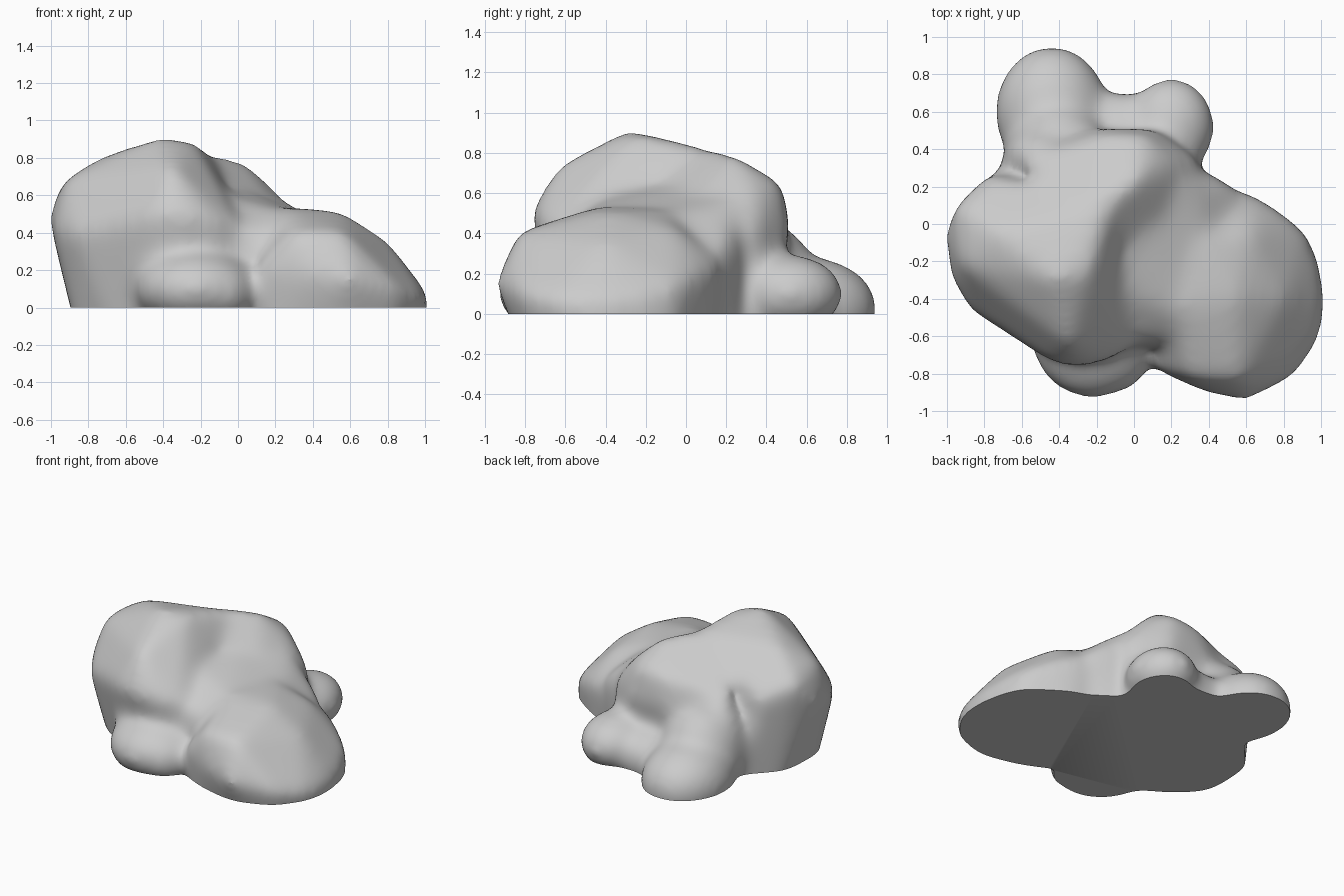
import bpy, bmesh
from mathutils import Matrix, Vector

cube = bpy.data.objects.get("Cube")
if cube:
    bpy.data.objects.remove(cube, do_unlink=True)

stone = bpy.data.materials.new("pale grey stone")
stone.use_nodes = True
stone.diffuse_color = (0.6, 0.6, 0.6, 1)
stone.node_tree.nodes["Principled BSDF"].inputs["Base Color"].default_value = (0.6, 0.6, 0.6, 1)

bm = bmesh.new()


def lobe(centre, radii):
    """Add one rounded stone lobe."""
    matrix = Matrix.LocRotScale(Vector(centre), None, Vector(radii))
    bmesh.ops.create_icosphere(bm, subdivisions=4, radius=1, matrix=matrix)


def boulder(foot, points):
    """Add a convex block from a buried foot outline and upper corners."""
    corners = [(x, y, -0.3) for x, y in foot] + points
    verts = [bm.verts.new(p) for p in corners]
    result = bmesh.ops.convex_hull(bm, input=verts)
    spare = {g for g in result["geom_interior"] if isinstance(g, bmesh.types.BMVert)}
    bmesh.ops.delete(bm, geom=list(spare), context="VERTS")


# Tall main mass
boulder([(-0.82, -0.25), (-0.8, 0.15), (-0.6, -0.47), (-0.62, 0.34), (0.1, -0.5), (-0.3, -0.58)], [
    (-1.01, -0.05, 0.48), (-0.98, -0.28, 0.42), (-0.88, -0.46, 0.4), (-0.64, -0.58, 0.42),
    (-0.45, -0.74, 0.5), (-0.3, -0.77, 0.5), (-0.15, -0.74, 0.48), (0.0, -0.64, 0.45),
    (-0.95, 0.1, 0.64), (-0.78, 0.26, 0.55), (-0.92, -0.22, 0.68),
    (-0.35, -0.64, 0.74), (-0.42, -0.3, 0.91), (-0.24, -0.25, 0.89),
    (-0.72, -0.05, 0.81), (-0.14, 0.1, 0.82),
])
# Ridge and rear shoulder
boulder([(-0.6, 0.36), (0.34, 0.35), (0.2, -0.2)], [
    (-0.2, 0.51, 0.42), (0.1, 0.51, 0.42), (0.34, 0.34, 0.42),
    (-0.15, 0.48, 0.62), (0.05, 0.47, 0.65), (0.02, 0.24, 0.79), (-0.2, 0.1, 0.82),
    (0.2, 0.32, 0.63), (-0.6, 0.34, 0.55), (0.25, -0.1, 0.45), (-0.35, -0.1, 0.85),
])
# Saddle joining the tall mass, the ridge and the low lobe
boulder([(-0.2, -0.6), (0.16, -0.7), (0.55, 0.1), (0.36, 0.26), (-0.2, 0.3)], [
    (-0.1, -0.62, 0.42), (0.12, -0.64, 0.38), (0.3, -0.5, 0.49), (0.38, 0.0, 0.49),
    (0.26, 0.25, 0.56), (0.0, 0.0, 0.64), (-0.1, -0.35, 0.6),
    (0.55, 0.18, 0.32), (0.4, 0.27, 0.32),
])
# Broad low lobe at the front
boulder([(0.12, -0.7), (0.5, -0.76), (0.8, -0.7), (0.98, -0.4), (0.92, -0.1), (0.6, 0.12), (0.2, 0.1)], [
    (0.1, -0.77, 0.2), (0.38, -0.9, 0.18), (0.6, -0.95, 0.15), (0.86, -0.82, 0.1),
    (0.99, -0.63, 0.06), (1.02, -0.42, 0.06), (0.99, -0.22, 0.08), (0.91, -0.04, 0.14),
    (0.76, 0.08, 0.2), (0.6, 0.17, 0.25), (0.3, -0.82, 0.4), (0.56, -0.83, 0.4),
    (0.8, -0.4, 0.35), (0.55, -0.4, 0.51), (0.25, -0.45, 0.53),
    (0.35, -0.1, 0.52), (0.62, -0.05, 0.42),
])
# Small lobes around the foot
lobe((-0.22, -0.6, 0.1), (0.33, 0.33, 0.21))
lobe((-0.06, -0.68, 0.08), (0.14, 0.21, 0.17))
lobe((-0.44, 0.6, 0.02), (0.3, 0.35, 0.26))
lobe((-0.4, 0.42, 0.1), (0.27, 0.24, 0.34))
lobe((-0.5, 0.36, 0.2), (0.2, 0.16, 0.35))
lobe((-0.06, 0.48, 0.04), (0.25, 0.22, 0.2))
lobe((0.2, 0.52, 0.1), (0.23, 0.26, 0.19))

bmesh.ops.recalc_face_normals(bm, faces=bm.faces)
mesh = bpy.data.meshes.new("boulder_cluster")
bm.to_mesh(mesh)
bm.free()
rock = bpy.data.objects.new("boulder_cluster", mesh)
bpy.context.collection.objects.link(rock)
bpy.context.view_layer.objects.active = rock
rock.select_set(True)

# Fuse the lobes, weather the joints, and restore the thickness lost to weathering
fuse = rock.modifiers.new("fuse", "REMESH")
fuse.mode = "VOXEL"
fuse.voxel_size = 0.025
weather = rock.modifiers.new("weather", "SMOOTH")
weather.factor = 0.5
weather.iterations = 55
thicken = rock.modifiers.new("thicken", "DISPLACE")
thicken.strength = 0.006
thicken.mid_level = 0
for name in ("fuse", "weather", "thicken"):
    bpy.ops.object.modifier_apply(modifier=name)

# Slice the base flat and close it
bm = bmesh.new()
bm.from_mesh(mesh)
cut = bmesh.ops.bisect_plane(bm, geom=bm.verts[:] + bm.edges[:] + bm.faces[:],
                             plane_co=(0, 0, 0), plane_no=(0, 0, 1), clear_inner=True)
rim = [e for e in cut["geom_cut"] if isinstance(e, bmesh.types.BMEdge)]
bmesh.ops.triangle_fill(bm, edges=rim, use_beauty=True, normal=(0, 0, -1))
bmesh.ops.recalc_face_normals(bm, faces=bm.faces)
bm.to_mesh(mesh)
bm.free()

mesh.materials.clear()
mesh.materials.append(stone)
bpy.ops.object.shade_smooth_by_angle(angle=0.8)
